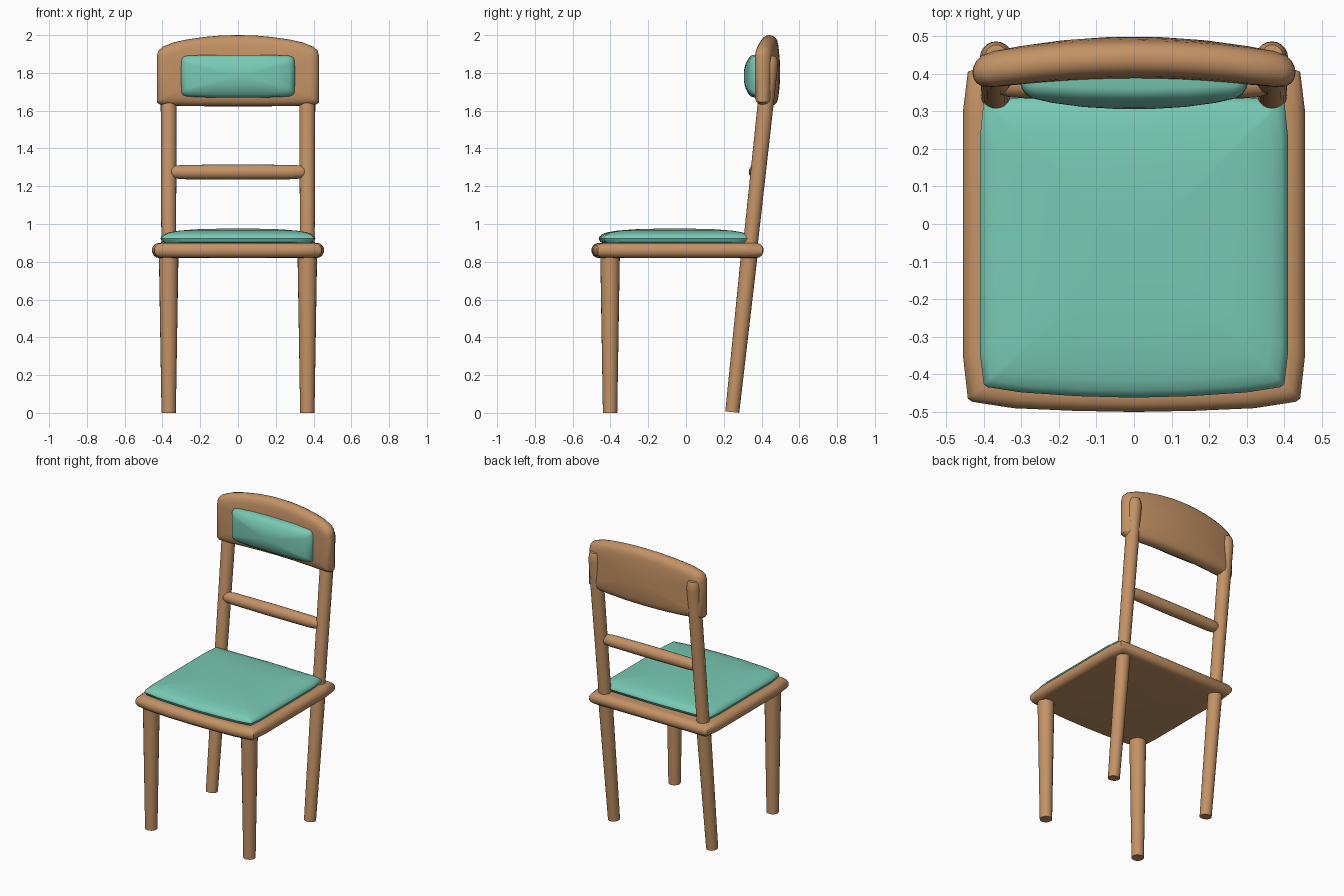
import bpy, bmesh, math
from mathutils import Vector

if "Cube" in bpy.data.objects:
    bpy.data.objects.remove(bpy.data.objects["Cube"])


def material(name, rgb):
    m = bpy.data.materials.new(name)
    m.diffuse_color = (*rgb, 1)
    m.use_nodes = True
    m.node_tree.nodes["Principled BSDF"].inputs["Base Color"].default_value = m.diffuse_color
    return m


wood = material("warm wood", (0.55, 0.29, 0.13))
fabric = material("teal fabric", (0.19, 0.59, 0.46))


def skin(name, rings, mat):
    """Join a list of equal point rings into a closed, smooth-shaded solid."""
    bm = bmesh.new()
    vs = [[bm.verts.new(p) for p in ring] for ring in rings]
    n = len(vs[0])
    for a, b in zip(vs, vs[1:]):
        for i in range(n):
            j = (i + 1) % n
            bm.faces.new((a[i], a[j], b[j], b[i]))
    bm.faces.new(vs[0][::-1])
    bm.faces.new(vs[-1])
    bmesh.ops.recalc_face_normals(bm, faces=bm.faces)
    me = bpy.data.meshes.new(name)
    bm.to_mesh(me)
    bm.free()
    me.materials.append(mat)
    ob = bpy.data.objects.new(name, me)
    bpy.context.collection.objects.link(ob)
    bpy.ops.object.select_all(action='DESELECT')
    ob.select_set(True)
    bpy.context.view_layer.objects.active = ob
    bpy.ops.object.shade_smooth_by_angle(angle=math.radians(40))
    return ob


def slab(name, outline, profile, place, mat):
    """Stack copies of an outline; profile rows are (inset, scale, height)."""
    hx = max(abs(p[0]) for p in outline)
    hy = max(abs(p[1]) for p in outline)
    rings = []
    for inset, k, h in profile:
        sx, sy = k * (1 - inset / hx), k * (1 - inset / hy)
        rings.append([place(x * sx, y * sy, h) for x, y in outline])
    return skin(name, rings, mat)


def rod(name, start, end, radii, mat, sides=20):
    """Round bar between two points with radii spread evenly in length."""
    a, b = Vector(start), Vector(end)
    q = (b - a).to_track_quat('Z', 'Y')
    rings = []
    for t, r in radii:
        rings.append([a.lerp(b, t) + q @ Vector((r * math.cos(u), r * math.sin(u), 0))
                      for u in (math.tau * i / sides for i in range(sides))])
    return skin(name, rings, mat)


def mirrored(half):
    """Complete an outline given from centre bottom to centre top, x >= 0."""
    return half + [(-x, y) for x, y in half[-2:0:-1]]


# Seat frame: softly bowed board with a rounded rim
seat_outline = mirrored([(0, -.455), (.16, -.452), (.32, -.445), (.43, -.428), (.442, -.42),
                         (.455, -.305), (.455, .345), (.442, .45), (.43, .455), (0, .455)])
rim = [(.04, 1, -.04), (.022, 1, -.037), (.008, 1, -.026), (0, 1, -.01),
       (0, 1, .01), (.008, 1, .026), (.022, 1, .037), (.04, 1, .04)]
slab("seat_frame", seat_outline, rim,
     lambda x, y, h: (x, y - .045, .86 + h), wood)

# Seat cushion with a low domed top
cushion_outline = mirrored([(0, -.402), (.15, -.398), (.30, -.388), (.39, -.374), (.40, -.366),
                            (.41, -.28), (.41, .29), (.40, .385), (.39, .394), (0, .402)])
cushion_profile = [(.03, 1, -.005), (.008, 1, .005), (0, 1, .022), (.004, 1, .034),
                   (.018, 1, .046), (.045, 1, .056), (.045, .85, .065),
                   (.045, .6, .072), (.045, .3, .075), (.045, .05, .0755)]
slab("seat_cushion", cushion_outline, cushion_profile,
     lambda x, y, h: (x, y - .06, .90 + h), fabric)

# Legs: straight tapered fronts, raked rear legs rising into the back posts
for side, s in (("left", -1), ("right", 1)):
    rod(f"front_leg_{side}", (s * .367, -.402, 0), (s * .367, -.402, .85),
        [(0, .038), (1, .052)], wood)
    rod(f"rear_leg_{side}", (s * .367, .245, .004), (s * .367, .449, 1.89),
        [(0, .037), (.44, .044), (.48, .039), (.97, .043), (.99, .038), (1, .028)], wood)

# Cross rail with rounded ends
rod("cross_rail", (-.36, .372, 1.275), (.36, .372, 1.275),
    [(0, .018), (.01, .028), (.035, .034), (.1, .038), (.5, .04),
     (.9, .038), (.965, .034), (.99, .028), (1, .018)], wood)

# Curved top panel, arched along its upper edge
back_outline = mirrored([(0, -.177), (.13, -.177), (.26, -.176), (.37, -.173), (.415, -.167),
                         (.43, -.155), (.43, 0), (.429, .09), (.422, .118), (.40, .138),
                         (.34, .162), (.27, .177), (.18, .190), (.09, .198), (0, .2)])
front_half = [(0, 1, 0), (.003, 1, .016), (.011, 1, .03), (.025, 1, .041), (.05, 1, .047),
              (.05, .8, .051), (.05, .5, .055), (.05, .2, .057), (.05, .03, .057)]
back_profile = [(d, k, -h) for d, k, h in front_half[:0:-1]] + front_half
slab("back_panel", back_outline, back_profile,
     lambda x, y, h: (x, .403 + .038 * (1 - (x / .43) ** 2) + h, 1.8 + y), wood)

# Padded cushion on the front of the top panel
pad_outline = mirrored([(0, -.113), (.15, -.113), (.27, -.108), (.291, -.10), (.30, -.085),
                        (.302, 0), (.30, .085), (.291, .10), (.27, .108), (.15, .113), (0, .113)])
pad_profile = [(0, 1, -.04), (0, 1, .012), (.004, 1, .025), (.014, 1, .038), (.03, 1, .047),
               (.03, .8, .056), (.03, .5, .063), (.03, .2, .066), (.03, .03, .066)]
slab("back_pad", pad_outline, pad_profile,
     lambda x, y, h: (x, .372 - h + .012 * (x / .3) ** 2, 1.783 + y), fabric)
